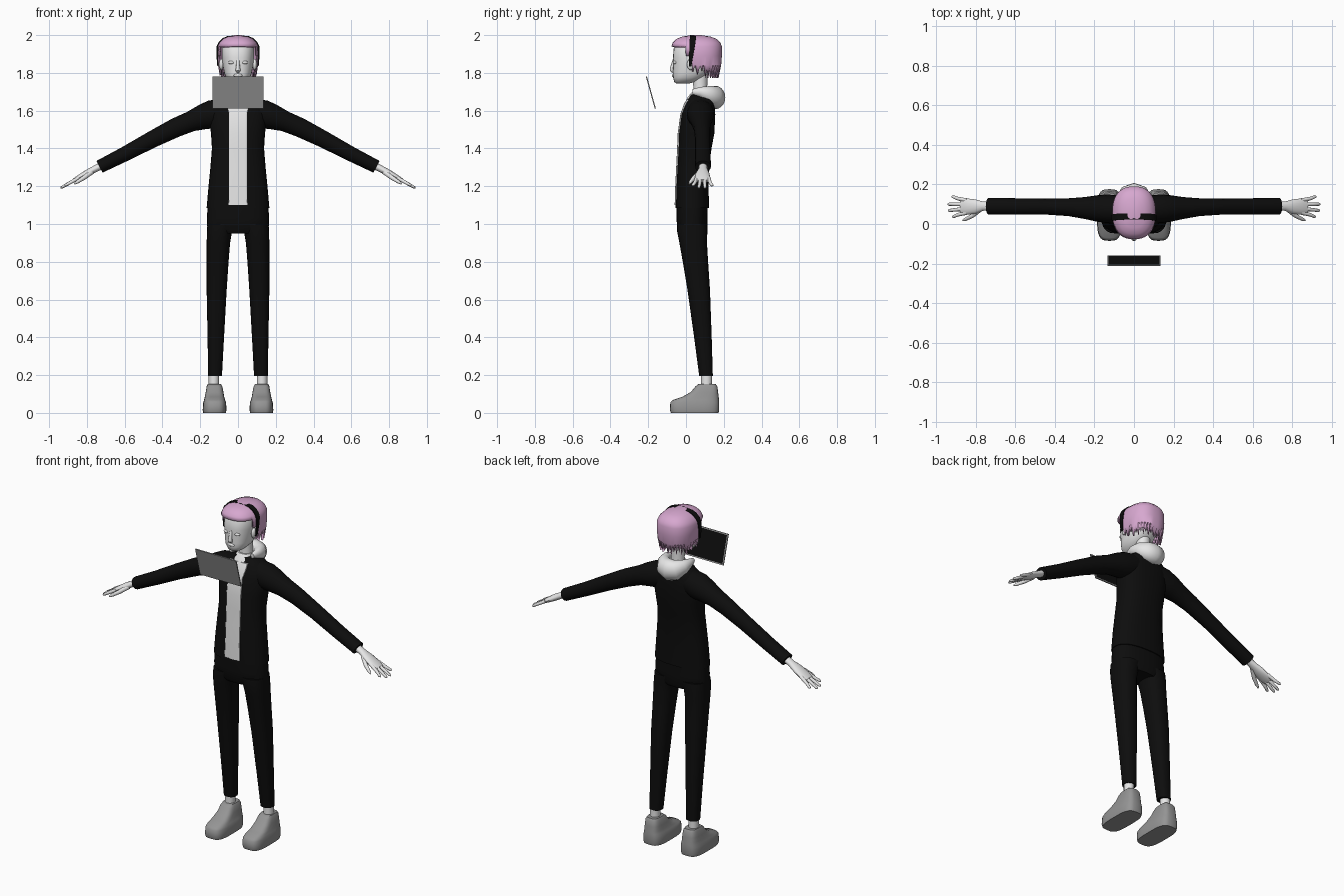
import bpy, bmesh
from math import sin, cos, pi, copysign
from mathutils import Vector, Matrix

if "Cube" in bpy.data.objects:
    bpy.data.objects.remove(bpy.data.objects["Cube"])


def material(name, r, g, b):
    m = bpy.data.materials.new(name)
    m.use_nodes = True
    m.diffuse_color = (r, g, b, 1)
    bsdf = m.node_tree.nodes["Principled BSDF"]
    bsdf.inputs["Base Color"].default_value = (r, g, b, 1)
    bsdf.inputs["Roughness"].default_value = 0.8
    return m


WHITE = material("pale white", 0.8, 0.8, 0.8)
BLACK = material("black cloth", 0.004, 0.004, 0.004)
PINK = material("pink hair", 0.68, 0.39, 0.63)
GREY = material("mid grey", 0.3, 0.3, 0.3)


def finish(name, bm, mats, mirror=False, angle=0.8):
    """Turn a bmesh into a smooth object with sharp creases."""
    bmesh.ops.recalc_face_normals(bm, faces=bm.faces)
    mesh = bpy.data.meshes.new(name)
    bm.to_mesh(mesh)
    bm.free()
    for m in mats:
        mesh.materials.append(m)
    mesh.polygons.foreach_set("use_smooth", [True] * len(mesh.polygons))
    mesh.set_sharp_from_angle(angle=angle)
    ob = bpy.data.objects.new(name, mesh)
    bpy.context.collection.objects.link(ob)
    if mirror:
        ob.modifiers.new("Mirror", "MIRROR").use_mirror_merge = False
    return ob


def skin_rings(rings):
    """Bridge a list of point rings into a closed skin."""
    bm = bmesh.new()
    rows = [[bm.verts.new(p) for p in ring] for ring in rings]
    n = len(rows[0])
    for a, b in zip(rows, rows[1:]):
        for i in range(n):
            j = (i + 1) % n
            bm.faces.new((a[i], a[j], b[j], b[i]))
    bm.faces.new(rows[0])
    bm.faces.new(rows[-1])
    return bm


def rounded(v, power):
    return copysign(abs(v) ** (2 / power), v)


def loft(sections, n=28, power=2.4):
    """Stack of rounded sections: (z, x min, x max, y min, y max)."""
    rings = []
    for z, x0, x1, y0, y1 in sections:
        ring = []
        for i in range(n):
            a = 2 * pi * i / n
            ring.append(((x0 + x1) / 2 + (x1 - x0) / 2 * rounded(cos(a), power),
                         (y0 + y1) / 2 + (y1 - y0) / 2 * rounded(sin(a), power), z))
        rings.append(ring)
    return skin_rings(rings)


def centred(sections):
    return [(z, -w, w, y0, y1) for z, w, y0, y1 in sections]


def tube(points, n=16, ref=(0, 1, 0)):
    """Tube through (x, y, z, radius along ref, radius across)."""
    path = [Vector(p[:3]) for p in points]
    rings = []
    for k, p in enumerate(points):
        t = (path[min(k + 1, len(path) - 1)] - path[max(k - 1, 0)]).normalized()
        side = Vector(ref)
        side = (side - t * side.dot(t)).normalized()
        up = t.cross(side)
        rings.append([path[k] + side * p[3] * cos(2 * pi * i / n)
                      + up * p[4] * sin(2 * pi * i / n) for i in range(n)])
    return skin_rings(rings)


def ball(name, centre, size, mat, mirror=False):
    bm = bmesh.new()
    bmesh.ops.create_uvsphere(bm, u_segments=16, v_segments=10, radius=1)
    bm.transform(Matrix.Translation(centre) @ Matrix.Diagonal((*size, 1)))
    finish(name, bm, [mat], mirror)


# Jacket body and sleeves
jacket = [(1.085, .166, -.055, .121), (1.2, .156, -.052, .12), (1.3, .146, -.047, .122),
          (1.4, .138, -.042, .135), (1.48, .143, -.039, .15), (1.58, .155, -.025, .155),
          (1.63, .14, -.008, .152), (1.66, .105, .008, .147), (1.685, .06, .022, .135)]
finish("jacket_body", loft(centred(jacket)), [BLACK])
finish("sleeves", tube([(.08, .075, 1.595, .07, .07), (.14, .077, 1.58, .072, .075),
                        (.19, .079, 1.565, .066, .066), (.25, .081, 1.543, .055, .054),
                        (.33, .085, 1.51, .045, .051), (.45, .088, 1.45, .04, .045),
                        (.6, .089, 1.37, .041, .039), (.733, .09, 1.303, .042, .035)], 20),
       [BLACK], True)

# Shirt panel down the open front, with collar
panel = [(z, .058 if z > 1.6 else .047, y0 - .005, y0 + .012) for z, w, y0, y1 in jacket]
panel[0] = (1.1, .05, -.06, -.04)
panel.pop()
finish("shirt_panel", loft(centred(panel), 20, 8), [WHITE])
finish("shirt_collar", loft(centred([(1.64, .062, -.006, .13), (1.67, .056, .008, .128),
                                     (1.697, .042, .03, .12)])), [WHITE])

# Trousers
finish("trouser_hips", loft(centred([(.95, .12, -.035, .105), (.97, .162, -.047, .113),
                                     (1.03, .165, -.05, .113), (1.1, .16, -.05, .115)])), [BLACK])
finish("trouser_legs", loft([(.195, .085, .158, .07, .142), (.4, .074, .161, .043, .136),
                             (.65, .06, .166, .008, .127), (.8, .05, .166, -.017, .117),
                             (.9, .042, .166, -.035, .111), (.96, .032, .164, -.047, .113),
                             (1.0, .01, .162, -.047, .112)], 24), [BLACK], True)

# Ankles and shoes
finish("ankles", loft([(.1, .1, .155, .08, .138), (.22, .1, .155, .08, .138)], 16, 2), [WHITE], True)
finish("shoes", loft([(0, .064, .184, -.08, .172), (.015, .061, .187, -.085, .176),
                      (.055, .063, .184, -.083, .176), (.068, .068, .18, -.07, .175),
                      (.085, .073, .176, -.02, .173), (.11, .077, .171, .025, .17),
                      (.14, .083, .166, .05, .166), (.152, .09, .16, .065, .158)], 32, 3.4),
       [GREY], True)

# Hands: palm, four fingers and a thumb
finish("palms", tube([(.7, .09, 1.32, .022, .02), (.76, .09, 1.29, .023, .018),
                      (.8, .088, 1.268, .036, .018), (.85, .088, 1.24, .042, .014),
                      (.875, .088, 1.227, .036, .009)]), [WHITE], True)
for name, y, tip_x, tip_y in (("index", .057, .918, .037), ("middle", .077, .938, .068),
                              ("ring", .099, .94, .1), ("little", .119, .92, .138)):
    mid = (.86 + tip_x) / 2
    drop = lambda x: 1.235 - (x - .86) * .56
    finish(name + "_fingers", tube([(.845, y, drop(.845), .011, .01),
                                    (mid, (y + tip_y) / 2, drop(mid), .009, .009),
                                    (tip_x - .006, tip_y, drop(tip_x - .006), .008, .007),
                                    (tip_x, tip_y, drop(tip_x), .004, .003)], 10), [WHITE], True)
finish("thumbs", tube([(.775, .075, 1.275, .014, .013), (.815, .042, 1.245, .012, .011),
                       (.85, .024, 1.223, .009, .009), (.865, .018, 1.213, .004, .004)],
                      10, (0, 0, 1)), [WHITE], True)

# Neck, head and face
finish("neck", loft(centred([(1.66, .042, .035, .118), (1.72, .037, .04, .112),
                             (1.8, .04, .03, .115)]), 20, 2), [WHITE])
finish("head", loft(centred([(1.745, .025, -.052, .02), (1.752, .043, -.062, .05),
                             (1.775, .064, -.068, .09), (1.8, .073, -.069, .12),
                             (1.84, .081, -.068, .15), (1.88, .086, -.069, .16),
                             (1.93, .086, -.065, .16), (1.965, .07, -.045, .14),
                             (1.98, .04, -.01, .1)])), [WHITE])
finish("nose", tube([(0, -.062, 1.87, .008, .008), (0, -.074, 1.83, .009, .01),
                     (0, -.074, 1.815, .012, .014), (0, -.066, 1.805, .008, .01)], 12), [WHITE])
ball("lips", (0, -.066, 1.787), (.024, .009, .009), WHITE)
ball("eyes", (.035, -.058, 1.855), (.018, .011, .009), WHITE, True)
ball("ears", (.088, .025, 1.845), (.012, .02, .03), WHITE, True)

# Bobbed hair: open at the face, ragged along the hem
shape = [(1.8, .098, -.05, .172), (1.84, .106, -.065, .186), (1.89, .11, -.073, .19),
         (1.94, .109, -.077, .19), (1.96, .1, -.07, .182), (1.98, .08, -.05, .162),
         (1.992, .055, -.02, .13), (2.0, .018, .03, .08)]
bm = loft(centred(shape), 80)
bm.normal_update()


def on_face(f):
    c = f.calc_center_median()
    return c.z < 1.801 or (c.z < 1.88 and c.y < .035) or (c.z < 1.94 and c.y < -.005)


bmesh.ops.recalc_face_normals(bm, faces=bm.faces)
bmesh.ops.delete(bm, geom=[f for f in bm.faces if on_face(f)], context="FACES")
hem = sorted((v for v in bm.verts if v.co.z < 1.801), key=lambda v: (v.co.x > 0, v.co.y))
for i, v in enumerate(hem):
    v.co.z += (-.028, .022, -.01, .025)[i % 4] + (.015 if v.co.y < .1 else 0)
hair = finish("hair", bm, [PINK])
shell = hair.modifiers.new("Thickness", "SOLIDIFY")
shell.thickness = .012
shell.offset = -1

# Headband ribbon following the hair from ear to ear
half = [(w + .004, z + (.002 if w < .09 else 0)) for z, w, y0, y1 in shape[1:-1]]
arc = half + [(0, 2.0)] + [(-x, z) for x, z in reversed(half)]
bm = bmesh.new()
rows = []
for x, z in arc:
    wide = .006 + .01 * min(1, max(0, (z - 1.84) / .12))
    y = .022 + .1 * max(0, z - 1.84)
    rows.append([bm.verts.new((x * k, y + s * wide, z - (1 - k) * .1))
                 for s, k in ((-1, 1), (1, 1), (1, .93), (-1, .93))])
for a, b in zip(rows, rows[1:]):
    for i in range(4):
        bm.faces.new((a[i], a[i - 1], b[i - 1], b[i]))
finish("headband", bm, [BLACK])

# Hood lying folded behind the neck
side = [(.07, .035, 1.7, .014, .012), (.074, .075, 1.7, .026, .022),
        (.064, .115, 1.69, .042, .034), (.036, .145, 1.676, .056, .048)]
hood = side + [(0, .154, 1.67, .062, .054)] + [(-p[0], *p[1:]) for p in reversed(side)]
finish("hood", tube(hood, 20, (0, 0, 1)), [WHITE])

# Floating tablet with a dark screen towards the wearer
bm = bmesh.new()
bmesh.ops.create_cube(bm, size=1)
bm.transform(Matrix.Diagonal((.27, .006, .176, 1)))
bm.normal_update()
screen = [f for f in bm.faces if f.normal.y > .9]
bmesh.ops.inset_region(bm, faces=screen, thickness=.01)
screen[0].material_index = 1
bm.transform(Matrix.Translation((0, -.186, 1.696)) @ Matrix.Rotation(.27, 4, "X"))
finish("tablet", bm, [GREY, BLACK], angle=.3)
